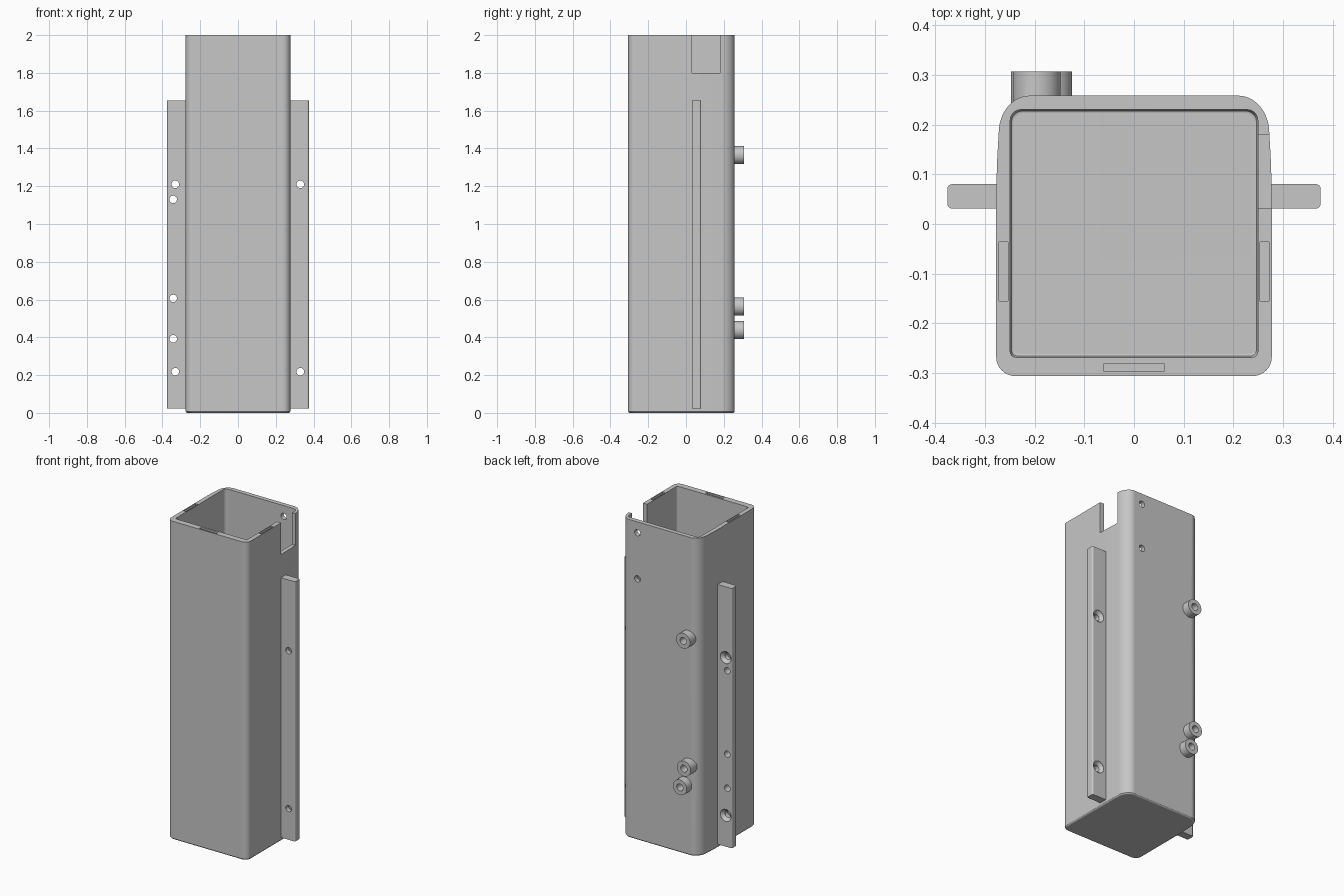
import bpy, bmesh, math
from mathutils import Matrix

if "Cube" in bpy.data.objects:
    bpy.data.objects.remove(bpy.data.objects["Cube"])

grey = bpy.data.materials.new("light grey plastic")
grey.diffuse_color = (0.57, 0.57, 0.57, 1)
grey.use_nodes = True
grey.node_tree.nodes["Principled BSDF"].inputs["Base Color"].default_value = grey.diffuse_color


def make(name, bm):
    bmesh.ops.recalc_face_normals(bm, faces=bm.faces)
    me = bpy.data.meshes.new(name)
    bm.to_mesh(me)
    bm.free()
    me.materials.append(grey)
    ob = bpy.data.objects.new(name, me)
    bpy.context.collection.objects.link(ob)
    return ob


def skin(name, rings):
    """Bridge rings of points and cap both ends."""
    bm = bmesh.new()
    rings = [[bm.verts.new(p) for p in ring] for ring in rings]
    n = len(rings[0])
    for a, b in zip(rings, rings[1:]):
        for i in range(n):
            bm.faces.new((a[i], a[(i + 1) % n], b[(i + 1) % n], b[i]))
    bm.faces.new(rings[0])
    bm.faces.new(rings[-1])
    return make(name, bm)


def loft(name, outline, levels):
    """Stack an outline at (z, inset) levels."""
    cy = (max(p[1] for p in outline) + min(p[1] for p in outline)) / 2
    rings = []
    for z, inset in levels:
        s = 1 - inset / 0.27
        rings.append([(x * s, cy + (y - cy) * s, z) for x, y in outline])
    return skin(name, rings)


def lathe(name, x, z, profile, n=28):
    """Turn a (y, radius) profile around an axis along y."""
    turns = [2 * math.pi * (i + 0.5) / n for i in range(n)]
    return skin(name, [[(x + r * math.cos(t), y, z + r * math.sin(t)) for t in turns] for y, r in profile])


def arc(cx, cy, rx, ry, a0, a1, n=8):
    return [(cx + rx * math.cos(math.radians(a0 + (a1 - a0) * i / n)),
             cy + ry * math.sin(math.radians(a0 + (a1 - a0) * i / n))) for i in range(n + 1)]


def mirrored(half):
    return half + [(-x, y) for x, y in reversed(half)]


def box(name, x0, x1, y0, y1, z0, z1, bevel=0):
    bm = bmesh.new()
    bmesh.ops.create_cube(bm, size=1, matrix=Matrix.Translation(
        ((x0 + x1) / 2, (y0 + y1) / 2, (z0 + z1) / 2)) @ Matrix.Diagonal((x1 - x0, y1 - y0, z1 - z0, 1)))
    if bevel:
        edges = [e for e in bm.edges if abs(e.verts[0].co.z - e.verts[1].co.z) > 0.1]
        bmesh.ops.bevel(bm, geom=edges, offset=bevel, segments=4, profile=0.5, affect='EDGES')
    return make(name, bm)


def apply(ob, mod):
    bpy.context.view_layer.objects.active = ob
    bpy.ops.object.modifier_apply(modifier=mod.name)


def boolean(target, tool, op):
    mod = target.modifiers.new(op, 'BOOLEAN')
    mod.operation, mod.object, mod.solver = op, tool, 'EXACT'
    apply(target, mod)
    bpy.data.objects.remove(tool)


# Square tube with softer, slightly tapering back corners
outer = mirrored(arc(0.237, -0.268, 0.04, 0.038, -90, 0) + [(0.277, 0.07), (0.275, 0.13)]
                 + arc(0.21, 0.183, 0.062, 0.075, 0, 90, 10))
body = loft("container_body", outer, [(0, 0.008), (0.003, 0.003), (0.008, 0), (2, 0)])

# Side mounting flanges
for s in (-1, 1):
    x0, x1 = sorted((s * 0.262, s * 0.375))
    boolean(body, box("flange", x0, x1, 0.031, 0.08, 0.022, 1.655, 0.009), 'UNION')

# Ring bosses on the back
bosses = [(-0.195, 1.365), (-0.2, 0.563), (-0.172, 0.438)]
for x, z in bosses:
    boolean(body, lathe("boss", x, z, [(0.236, 0.048), (0.307, 0.048)]), 'UNION')

# Inner cavity with rounded floor edge
inner = mirrored(arc(0.237, -0.256, 0.012, 0.012, -90, 0, 4) + arc(0.227, 0.208, 0.022, 0.022, 0, 90, 5))
boolean(body, loft("cavity", inner, [(0.03, 0.008), (0.033, 0.003), (0.04, 0), (2.1, 0)]), 'DIFFERENCE')

# Notch in the right wall
boolean(body, box("notch", 0.235, 0.32, 0.031, 0.18, 1.8, 2.1), 'DIFFERENCE')

# Narrow pockets in the rim
for s in (-1, 1):
    x0, x1 = sorted((s * 0.253, s * 0.271))
    boolean(body, box("pocket", x0, x1, -0.155, -0.036, 1.88, 2.1), 'DIFFERENCE')
boolean(body, box("pocket", -0.06, 0.06, -0.297, -0.28, 1.88, 2.1), 'DIFFERENCE')

# Blind holes in the bosses and through holes in the back wall
for x, z in bosses:
    boolean(body, lathe("boss_hole", x, z, [(0.25, 0.022), (0.35, 0.022)]), 'DIFFERENCE')
for z in (1.932, 1.642):
    boolean(body, lathe("wall_hole", 0.157, z, [(0.2, 0.02), (0.3, 0.02)]), 'DIFFERENCE')

# Flange holes, the paired ones countersunk from behind
for z in (1.13, 0.606, 0.392):
    boolean(body, lathe("flange_hole", -0.343, z, [(0, 0.02), (0.12, 0.02)]), 'DIFFERENCE')
for x in (-0.332, 0.33):
    for z in (1.21, 0.218):
        boolean(body, lathe("sunk_hole", x, z, [(0, 0.02), (0.06, 0.02), (0.078, 0.038), (0.12, 0.038)]),
                'DIFFERENCE')

# Smooth rounded corners while keeping broad walls flat
bpy.ops.object.select_all(action='DESELECT')
body.select_set(True)
bpy.context.view_layer.objects.active = body
bpy.ops.object.shade_smooth_by_angle(angle=math.radians(30))
weighted = body.modifiers.new("flat walls", 'WEIGHTED_NORMAL')
weighted.keep_sharp = True
apply(body, weighted)
